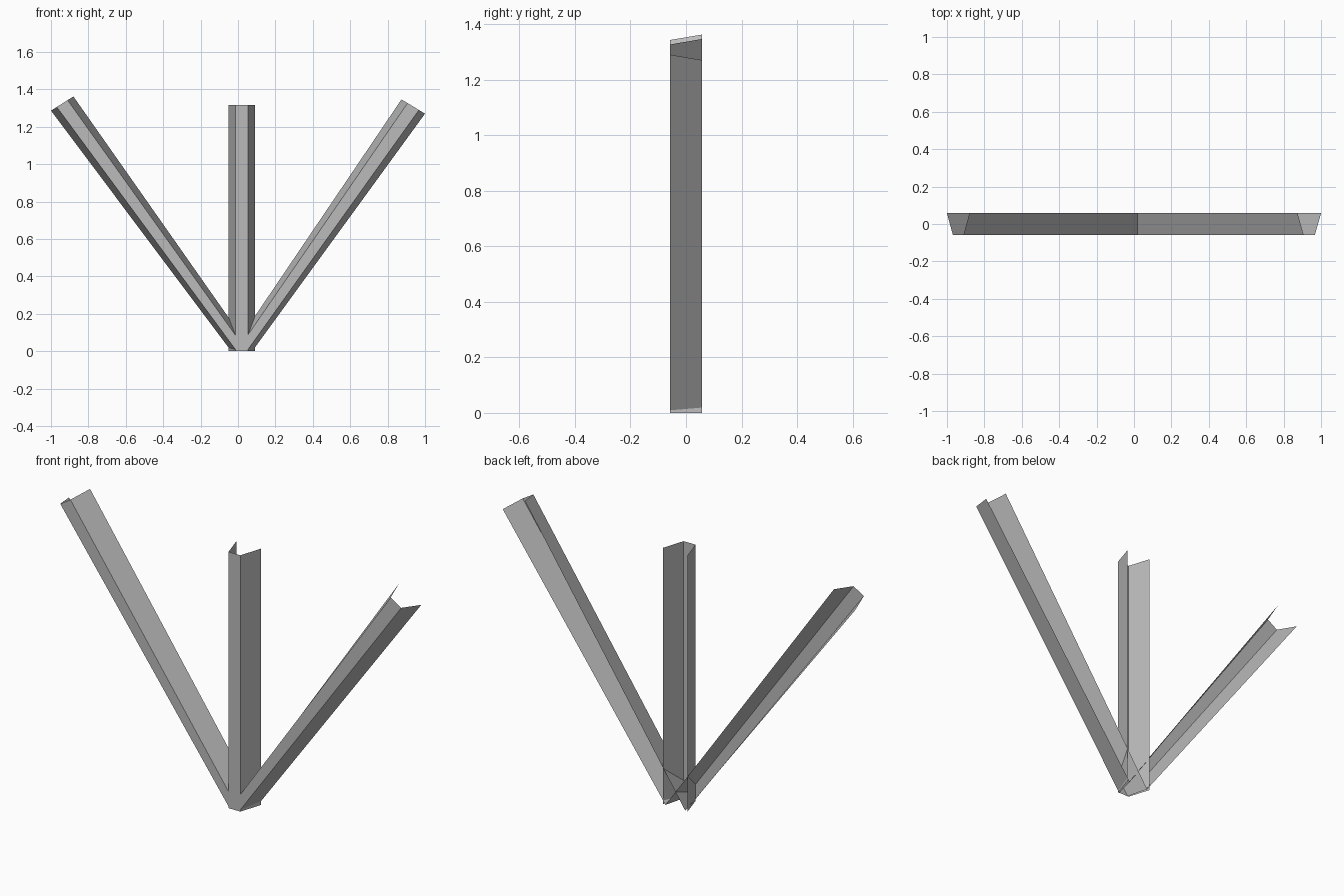
import bpy
import bmesh
from mathutils import Vector

cube = bpy.data.objects.get("Cube")
if cube:
    bpy.data.objects.remove(cube, do_unlink=True)

grey = bpy.data.materials.new("plain grey")
grey.use_nodes = True
grey.diffuse_color = (0.5, 0.5, 0.5, 1)
grey.node_tree.nodes["Principled BSDF"].inputs["Base Color"].default_value = (0.5, 0.5, 0.5, 1)

FRONT, BACK = -0.0575, 0.0575
FRONT_RATIO = 0.48  # front web width relative to the open back


def section(bm, centre, half):
    """Open channel section: back lip, two front corners, back lip."""
    verts = []
    for side, y in ((-1, BACK), (-FRONT_RATIO, FRONT), (FRONT_RATIO, FRONT), (1, BACK)):
        p = Vector(centre) + side * Vector(half)
        verts.append(bm.verts.new((p.x, y, p.y)))
    return verts


def channel(name, base_half, end, end_half):
    """Sheet channel lofted from the shared foot to its far end (x, z)."""
    bm = bmesh.new()
    low = section(bm, (0.02, 0), (base_half, 0))
    high = section(bm, end, end_half)
    for i in range(3):
        bm.faces.new((low[i], low[i + 1], high[i + 1], high[i]))
    mesh = bpy.data.meshes.new(name)
    bm.to_mesh(mesh)
    bm.free()
    mesh.materials.append(grey)
    obj = bpy.data.objects.new(name, mesh)
    bpy.context.collection.objects.link(obj)


# Upright post and the two slanting arms, all open at the back and ends
channel("centre_post", 0.07, (0.02, 1.315), (0.07, 0))
channel("left_arm", 0.056, (0.937, 1.308), (0.063, -0.038))
channel("right_arm", 0.056, (-0.94, 1.324), (0.06, 0.038))
